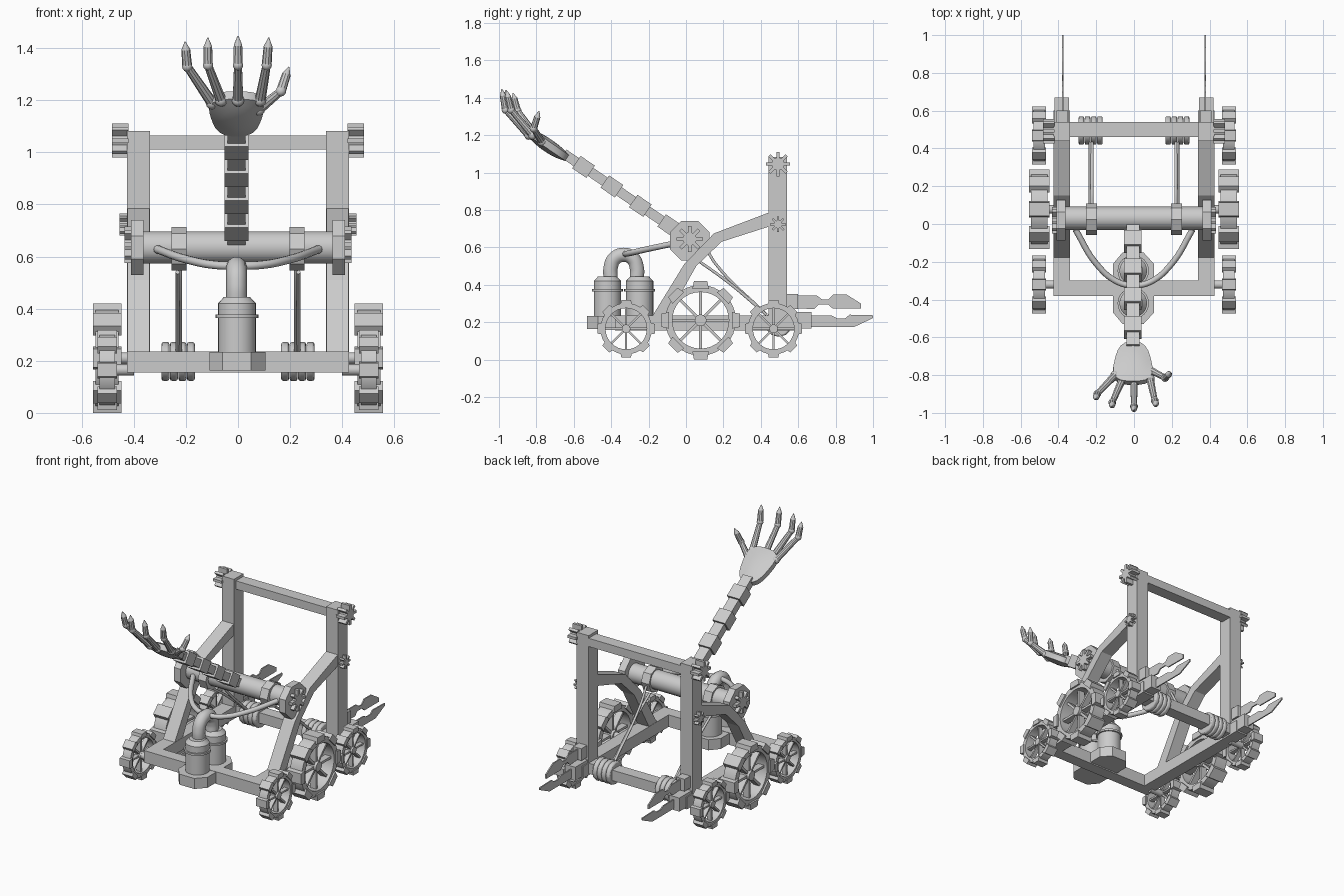
import bpy, bmesh, math
from mathutils import Vector, Matrix

if "Cube" in bpy.data.objects:
    bpy.data.objects.remove(bpy.data.objects["Cube"])

grey = bpy.data.materials.new("plain_grey")
grey.diffuse_color = (0.6, 0.6, 0.6, 1)
grey.use_nodes = True
grey.node_tree.nodes["Principled BSDF"].inputs["Base Color"].default_value = grey.diffuse_color


def finish(name, bm, smooth=False):
    bmesh.ops.recalc_face_normals(bm, faces=bm.faces[:])
    me = bpy.data.meshes.new(name)
    bm.to_mesh(me)
    bm.free()
    me.materials.append(grey)
    ob = bpy.data.objects.new(name, me)
    bpy.context.collection.objects.link(ob)
    if smooth:
        bpy.ops.object.select_all(action='DESELECT')
        ob.select_set(True)
        bpy.context.view_layer.objects.active = ob
        bpy.ops.object.shade_smooth_by_angle(angle=math.radians(35))
    return ob


def add_box(bm, x0, x1, y0, y1, z0, z1):
    m = Matrix.Translation(((x0 + x1) / 2, (y0 + y1) / 2, (z0 + z1) / 2))
    bmesh.ops.create_cube(bm, size=1, matrix=m @ Matrix.Diagonal((x1 - x0, y1 - y0, z1 - z0, 1)))


def box(name, *b):
    bm = bmesh.new()
    add_box(bm, *b)
    return finish(name, bm)


def add_rod(bm, p, q, r1, r2=None, seg=16):
    p, q = Vector(p), Vector(q)
    d = q - p
    m = Matrix.Translation((p + q) / 2) @ d.to_track_quat('Z', 'Y').to_matrix().to_4x4()
    bmesh.ops.create_cone(bm, cap_ends=True, segments=seg, radius1=r1,
                          radius2=r1 if r2 is None else r2, depth=d.length, matrix=m)


def rod(name, p, q, r, seg=16):
    bm = bmesh.new()
    add_rod(bm, p, q, r, None, seg)
    return finish(name, bm, seg > 8)


def add_prism(bm, pts, x0, x1):
    """Extrude a (y, z) outline along x."""
    a = [bm.verts.new((x0, y, z)) for y, z in pts]
    f = bm.faces.new(a)
    g = bmesh.ops.extrude_face_region(bm, geom=[f])
    vs = [v for v in g['geom'] if isinstance(v, bmesh.types.BMVert)]
    bmesh.ops.translate(bm, verts=vs, vec=(x1 - x0, 0, 0))


def prism(name, pts, x0, x1):
    bm = bmesh.new()
    add_prism(bm, pts, x0, x1)
    return finish(name, bm)


def ring_pts(cy, cz, r, n, off=0.0):
    return [(cy + r * math.cos(math.tau * (i + off) / n),
             cz + r * math.sin(math.tau * (i + off) / n)) for i in range(n)]


def tube(name, pts, r):
    cu = bpy.data.curves.new(name, 'CURVE')
    cu.dimensions = '3D'
    cu.bevel_depth, cu.bevel_resolution, cu.resolution_u = r, 3, 8
    cu.use_fill_caps = True
    sp = cu.splines.new('BEZIER')
    sp.bezier_points.add(len(pts) - 1)
    for b, p in zip(sp.bezier_points, pts):
        b.co = p
        b.handle_left_type = b.handle_right_type = 'AUTO'
    cu.materials.append(grey)
    ob = bpy.data.objects.new(name, cu)
    bpy.context.collection.objects.link(ob)
    bpy.ops.object.select_all(action='DESELECT')
    ob.select_set(True)
    bpy.context.view_layer.objects.active = ob
    bpy.ops.object.convert(target='MESH')
    bpy.ops.object.shade_smooth_by_angle(angle=math.radians(45))


def gear(name, s, cy, cz, r, x0, x1):
    """Small cog: disc with eight narrow teeth."""
    pts = []
    for i in range(8):
        a = math.tau * i / 8
        for rr, w in ((0.5, -0.13), (1, -0.13), (1, 0.13), (0.5, 0.13)):
            c, q = math.cos(a), math.sin(a)
            pts.append((cy + r * (rr * c - w * q), cz + r * (rr * q + w * c)))
    prism(name, pts, s * x0, s * x1)


def wheel(name, s, cy, cz, r, xc, hw):
    """Open rim with eight lugs, eight spokes and a hub."""
    bm = bmesh.new()
    n = 32
    loops = [[bm.verts.new((s * (xc + dx), y, z)) for y, z in ring_pts(cy, cz, rr, n)]
             for rr, dx in ((r * .9, -hw * .8), (r * .9, hw * .8), (r * .72, hw * .8), (r * .72, -hw * .8))]
    for k in range(4):
        a, b = loops[k], loops[(k + 1) % 4]
        for i in range(n):
            bm.faces.new((a[i], a[(i + 1) % n], b[(i + 1) % n], b[i]))
    centre = Matrix.Translation((s * xc, cy, cz))
    for i in range(8):
        rot = centre @ Matrix.Rotation(math.tau * i / 8, 4, 'X')
        lug = rot @ Matrix.Translation((0, 0, r * .9))
        g = bmesh.ops.create_cube(bm, size=1, matrix=lug @ Matrix.Diagonal((hw * 2, r * .42, r * .2, 1)))
        top = sorted(g['verts'], key=lambda v: -(v.co - Vector((s * xc, cy, cz))).length)[:4]
        for v in top:
            loc = rot.inverted() @ v.co
            loc.y *= .8
            v.co = rot @ loc
        spoke = rot @ Matrix.Translation((0, 0, r * .4))
        bmesh.ops.create_cube(bm, size=1, matrix=spoke @ Matrix.Diagonal((hw * .8, r * .075, r * .7, 1)))
    add_rod(bm, (s * (xc - hw * .7), cy, cz), (s * (xc + hw * .7), cy, cz), r * .15)
    finish(name, bm, True)


# Base frame
box("front_beam", -.34, .34, -.38, -.30, .155, .235)
box("rear_beam", -.34, .34, .46, .54, .165, .235)
box("top_beam", -.34, .34, .46, .54, 1.01, 1.065)

brace = [(-.20, .20), (-.115, .20), (.055, .50), (.19, .63), (.44, .71), (.44, .785), (.15, .675), (-.01, .51)]
upper_blade = [(.58, .275), (.58, .342), (.70, .342), (.73, .32), (.76, .32), (.785, .347),
               (.86, .347), (.935, .30), (.935, .272), (.785, .272), (.76, .295), (.71, .295), (.685, .27)]
lower_blade = [(.65, .175), (.65, .235), (.78, .235), (.81, .22), (.85, .22), (.875, .24),
               (1.0, .237), (1.0, .222), (.90, .175)]

for s, side in ((-1, "left"), (1, "right")):
    def nm(t):
        return side + "_" + t

    def sbox(t, x0, x1, *b):
        box(nm(t), min(s * x0, s * x1), max(s * x0, s * x1), *b)

    # Side frame
    sbox("rail", .338, .427, -.38, .60, .155, .235)
    sbox("post", .338, .427, .44, .54, .155, 1.082)
    prism(nm("brace"), brace, s * .34, s * .425)
    prism(nm("axle_bearing"), ring_pts(.02, .635, .115, 8, .5), s * .362, s * .41)
    # Rear blades and their sockets
    sbox("upper_socket", .35, .41, .53, .60, .27, .35)
    sbox("lower_socket", .345, .42, .53, .67, .165, .255)
    prism(nm("upper_blade"), upper_blade, s * .373, s * .381)
    prism(nm("lower_blade"), lower_blade, s * .373, s * .381)
    # Cogs
    gear(nm("axle_cog"), s, .02, .645, .07, .40, .435)
    gear(nm("top_cog"), s, .492, 1.045, .065, .42, .483)
    gear(nm("middle_cog"), s, .492, .723, .042, .42, .455)
    # Wheels and stub axles
    for t, y, z, r, xc, hw in (("front", -.32, .165, .153, .502, .037), ("middle", .078, .21, .21, .502, .055),
                               ("rear", .468, .165, .153, .502, .037)):
        wheel(nm(t + "_wheel"), s, y, z, r, xc, hw)
        rod(nm(t + "_stub_axle"), (s * .40, y, z), (s * .50, y, z), .022)
    # Rope coils on the rear beam, collar on the axle, ropes between
    for i in range(4):
        x = s * (.181 + i * .0325)
        bm = bmesh.new()
        add_rod(bm, (x - .015, .495, .197), (x + .015, .495, .197), .075, None, 12)
        ob = finish(nm("rope_coil"), bm, True)
        bev = ob.modifiers.new("round", 'BEVEL')
        bev.width, bev.segments = .008, 2
    rod(nm("axle_collar"), (s * .197, .025, .63), (s * .255, .025, .63), .083, 8)
    tube(nm("straight_rope"), [(s * .232, .05, .54), (s * .232, .23, .41), (s * .232, .43, .24)], .008)
    tube(nm("slack_rope"), [(s * .222, .10, .61), (s * .222, .16, .51), (s * .222, .43, .24)], .008)

# Main axle
rod("main_axle", (-.40, .03, .635), (.40, .03, .635), .062)

# Tank platform: long octagon
bm = bmesh.new()
out = [(-.11, -.47), (-.06, -.53), (.05, -.53), (.105, -.47), (.105, -.21), (.05, -.15), (-.06, -.15), (-.11, -.21)]
f = bm.faces.new([bm.verts.new((x, y, .163)) for x, y in out])
g = bmesh.ops.extrude_face_region(bm, geom=[f])
bmesh.ops.translate(bm, vec=(0, 0, .07), verts=[v for v in g['geom'] if isinstance(v, bmesh.types.BMVert)])
finish("tank_platform", bm)

# Tanks
for t, y in (("front", -.42), ("rear", -.248)):
    bm = bmesh.new()
    for z0, z1, r1, r2 in ((.23, .42, .073, .073), (.365, .378, .083, .083), (.42, .445, .073, .05)):
        add_rod(bm, (-.004, y, z0), (-.004, y, z1), r1, r2, 24)
    finish(t + "_tank", bm, True)
# Arched pipe joining the tanks
arch = [(-.006, -.403, .43), (-.006, -.403, .49)]
arch += [(-.006, -.333 - .07 * math.cos(a), .49 + .07 * math.sin(a)) for a in (.8, 1.57, 2.34)]
arch += [(-.006, -.263, .49), (-.006, -.263, .43)]
tube("arched_pipe", arch, .04)
# Hose running back to both ends of the axle
tube("hose", [(-.31, -.03, .628), (-.2, -.21, .59), (-.09, -.305, .568), (0, -.325, .565),
              (.09, -.305, .568), (.2, -.21, .59), (.31, -.03, .628)], .016)

# Throwing arm: thin bar with four thick blocks
tilt = math.atan2(.104, .152)
bar_rot = Matrix.Rotation(-tilt, 4, 'X')


def arm_piece(name, y, z, w, l, h):
    bm = bmesh.new()
    bmesh.ops.create_cube(bm, size=1, matrix=Matrix.Translation((-.006, y, z)) @ bar_rot @ Matrix.Diagonal((w, l, h, 1)))
    finish(name, bm)


arm_piece("arm_bar", -.315, .87, .068, .82, .052)
for i in range(4):
    arm_piece("arm_block", -.548 + .152 * i, 1.03 - .104 * i, .092, .092, .08)

# Palm: flattened rounded slab, wider toward the fingers
bm = bmesh.new()
bmesh.ops.create_uvsphere(bm, u_segments=24, v_segments=12, radius=1)
for v in bm.verts:
    x, y, z = v.co
    sq = 1 / max(.75, (abs(x) ** 3 + abs(y) ** 3 + 1e-9) ** (1 / 3)) if abs(z) < .7 else 1.1
    v.co = (x * sq * (.098 - .028 * y), y * sq * .127, z * (.03 if z > 0 else .042))
bmesh.ops.transform(bm, verts=bm.verts[:], matrix=Matrix.Translation((-.006, -.735, 1.15)) @ bar_rot)
finish("palm", bm, True)

# Fingers: knuckle, middle joint, start of nail, tip
fingers = {
    "little_finger": ((-.10, -.80, 1.19), (-.195, -.90, 1.33), (-.203, -.925, 1.425)),
    "ring_finger": ((-.065, -.83, 1.20), (-.115, -.945, 1.335), (-.116, -.965, 1.44)),
    "middle_finger": ((0, -.84, 1.20), (0, -.965, 1.335), (0, -.985, 1.447)),
    "index_finger": ((.085, -.82, 1.20), (.11, -.935, 1.335), (.118, -.96, 1.44)),
    "thumb": ((.08, -.77, 1.165), (.165, -.815, 1.235), (.195, -.785, 1.328)),
}
for name, pts in fingers.items():
    a, b, c = map(Vector, pts)
    d = b.lerp(c, .68)
    bm = bmesh.new()
    add_rod(bm, a, b, .021, .016, 10)
    add_rod(bm, b, d, .019, .017, 10)
    add_rod(bm, d, c, .017, .002, 10)
    for p, r in ((a, .025), (b, .021)):
        bmesh.ops.create_uvsphere(bm, u_segments=10, v_segments=6, radius=r, matrix=Matrix.Translation(p))
    finish(name, bm, True)
